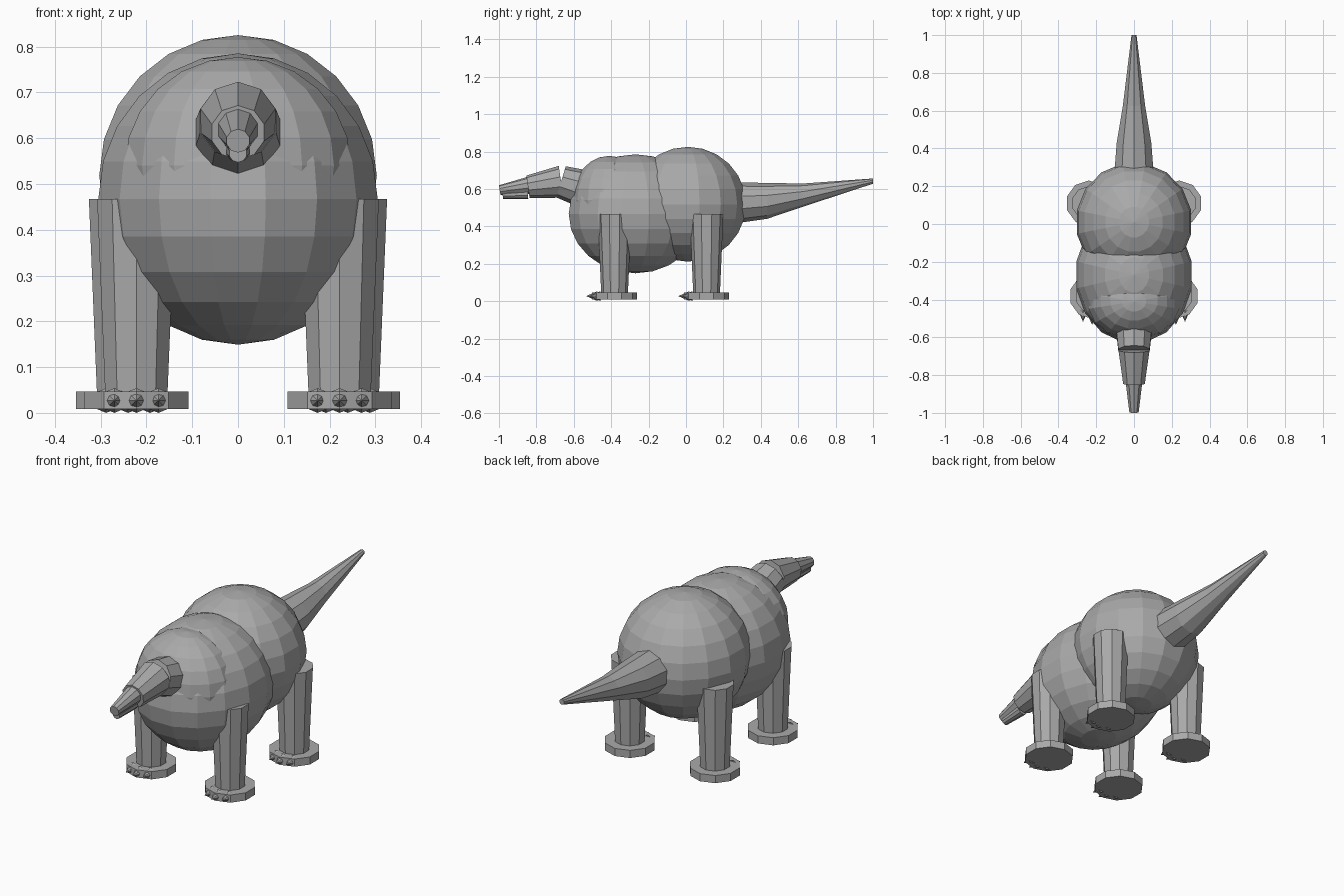
import bpy, bmesh, math
from mathutils import Vector, Matrix

if "Cube" in bpy.data.objects:
    bpy.data.objects.remove(bpy.data.objects["Cube"])

grey = bpy.data.materials.new("stone grey")
grey.diffuse_color = (0.4, 0.4, 0.4, 1)
grey.use_nodes = True
grey.node_tree.nodes["Principled BSDF"].inputs["Base Color"].default_value = grey.diffuse_color
SIDES = 10


def finish(name, bm):
    bmesh.ops.recalc_face_normals(bm, faces=bm.faces)
    me = bpy.data.meshes.new(name)
    bm.to_mesh(me)
    bm.free()
    me.materials.append(grey)
    ob = bpy.data.objects.new(name, me)
    bpy.context.collection.objects.link(ob)
    return ob


def ball(name, centre, radii):
    """Faceted ellipsoid with a flat column of faces towards the front."""
    bm = bmesh.new()
    bmesh.ops.create_uvsphere(bm, u_segments=16, v_segments=12, radius=1)
    m = (Matrix.Translation(centre) @ Matrix.Diagonal((*radii, 1))
         @ Matrix.Rotation(math.pi / 16, 4, 'Z'))
    bmesh.ops.transform(bm, matrix=m, verts=bm.verts)
    return finish(name, bm)


def cone(name, a, b, ra, rb, sides=SIDES):
    """Frustum from point a to point b."""
    a, b = Vector(a), Vector(b)
    d = b - a
    bm = bmesh.new()
    bmesh.ops.create_cone(bm, cap_ends=True, segments=sides,
                          radius1=ra, radius2=rb, depth=d.length)
    # keep upright parts unrotated; others keep a vertex at the top
    if abs(d.x) + abs(d.y) < 1e-6:
        rot = Matrix.Identity(4)
    else:
        z = d.normalized()
        x = Vector((0, 0, 1)).cross(z).normalized()
        y = z.cross(x)
        rot = Matrix((x, y, z)).transposed().to_4x4()
    m = Matrix.Translation((a + b) / 2) @ rot
    bmesh.ops.transform(bm, matrix=m, verts=bm.verts)
    return finish(name, bm)


def loft(name, rings):
    """Tube along y through (y, z, radius) rings."""
    bm = bmesh.new()
    loops = []
    for y, z, r in rings:
        loops.append([bm.verts.new((r * math.sin(2 * math.pi * i / SIDES), y,
                                    z + r * math.cos(2 * math.pi * i / SIDES)))
                      for i in range(SIDES)])
    for p, q in zip(loops, loops[1:]):
        for i in range(SIDES):
            j = (i + 1) % SIDES
            bm.faces.new((p[i], p[j], q[j], q[i]))
    bm.faces.new(loops[0])
    bm.faces.new(loops[-1])
    return finish(name, bm)


# body
ball("hips", (0, 0.01, 0.518), (0.309, 0.317, 0.307))
ball("chest", (0, -0.27, 0.467), (0.311, 0.364, 0.318))
ball("shoulder_hump", (0, -0.41, 0.54), (0.252, 0.205, 0.237))

# neck, head, snout and jaw
cone("neck", (0, -0.50, 0.587), (0, -0.668, 0.638), 0.106, 0.087)
cone("head", (0, -0.668, 0.638), (0, -0.845, 0.612), 0.086, 0.06)
cone("snout", (0, -0.83, 0.621), (0, -0.996, 0.594), 0.047, 0.026)
cone("jaw", (0, -0.845, 0.575), (0, -0.98, 0.567), 0.028, 0.02)

# tail
loft("tail", [(0.2, 0.522, 0.115), (0.433, 0.536, 0.096),
              (0.626, 0.567, 0.062), (1.0, 0.642, 0.014)])

# legs, feet and claws
for pair, px, y in (("front", 0.222, -0.382), ("rear", 0.24, 0.11)):
    for side, s in (("left", 1), ("right", -1)):
        x = s * px
        tag = f"{pair}_{side}"
        cone(tag + "_leg", (x, y, 0.03), (x, y, 0.467), 0.071, 0.09)
        cone(tag + "_foot", (x, y, 0.008), (x, y, 0.047), 0.12, 0.12)
        for k in (-1, 0, 1):
            back = 0.016 * abs(k)
            cx = x + k * 0.048
            cone(f"{tag}_claw_{k + 2}", (cx, y - 0.09 + back, 0.027),
                 (cx, y - 0.152 + back, 0.027), 0.027, 0.0, 8)
